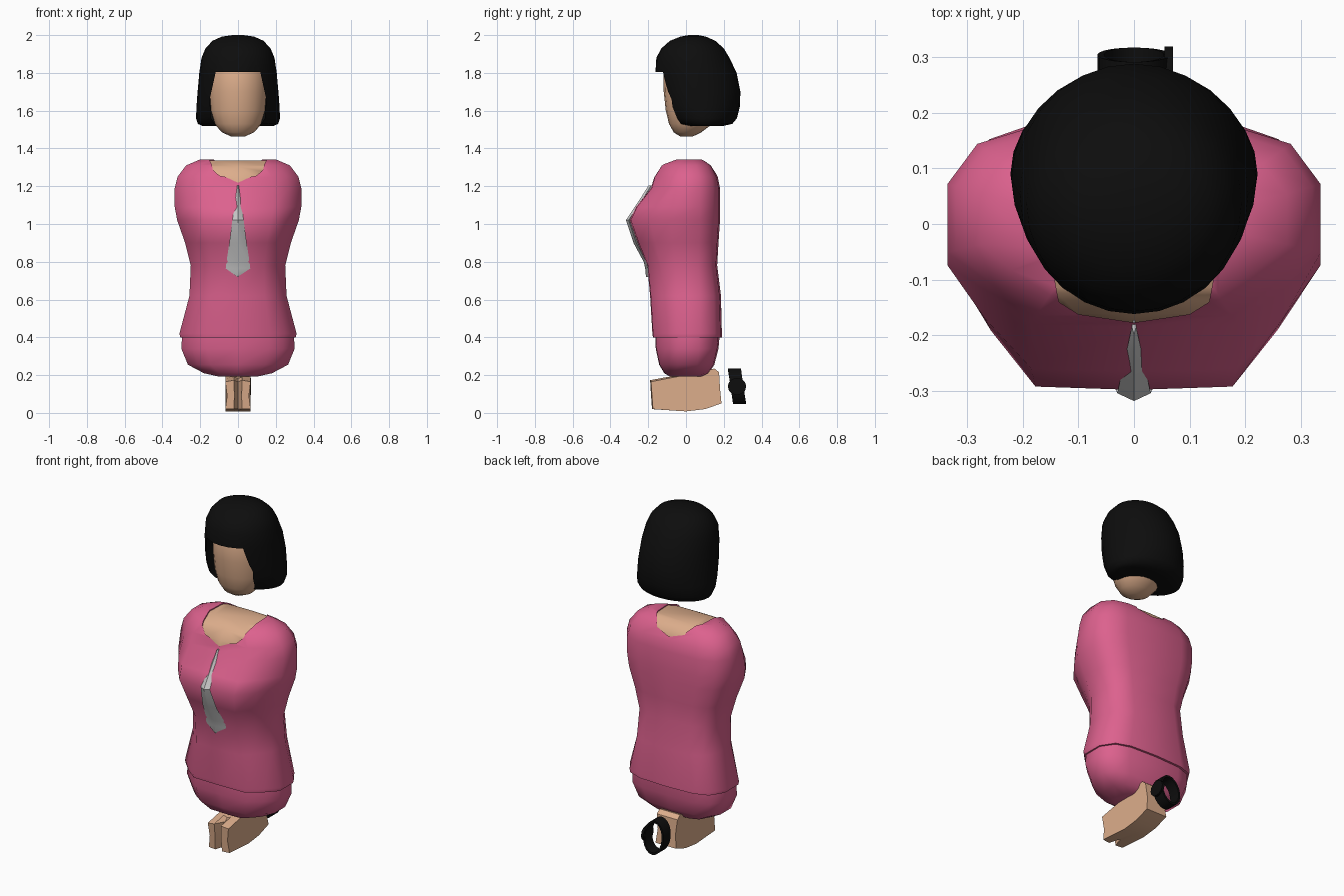
import bpy, bmesh, math
from mathutils import Matrix

if "Cube" in bpy.data.objects:
    bpy.data.objects.remove(bpy.data.objects["Cube"])


def material(name, rgb):
    m = bpy.data.materials.new(name)
    m.diffuse_color = (*rgb, 1)
    m.use_nodes = True
    m.node_tree.nodes["Principled BSDF"].inputs["Base Color"].default_value = m.diffuse_color
    return m


PINK = material("pink_cloth", (0.72, 0.12, 0.27))
SKIN = material("skin", (0.72, 0.42, 0.26))
BLACK = material("black", (0.004, 0.004, 0.004))


def loft(name, rings, mat=None, closed_loop=False, angle=50):
    """Skin a stack of equal-length rings; cap the ends or join last to first."""
    bm = bmesh.new()
    vs = [[bm.verts.new(p) for p in r] for r in rings]
    n = len(vs[0])
    pairs = list(zip(vs, vs[1:]))
    if closed_loop:
        pairs.append((vs[-1], vs[0]))
    else:
        bm.faces.new(vs[0])
        bm.faces.new(vs[-1])
    for a, b in pairs:
        for i in range(n):
            j = (i + 1) % n
            bm.faces.new((a[i], a[j], b[j], b[i]))
    bmesh.ops.recalc_face_normals(bm, faces=bm.faces)
    me = bpy.data.meshes.new(name)
    bm.to_mesh(me)
    bm.free()
    ob = bpy.data.objects.new(name, me)
    bpy.context.collection.objects.link(ob)
    if mat:
        me.materials.append(mat)
    smooth(ob, angle)
    return ob


def smooth(ob, angle):
    bpy.ops.object.select_all(action='DESELECT')
    ob.select_set(True)
    bpy.context.view_layer.objects.active = ob
    bpy.ops.object.shade_smooth_by_angle(angle=math.radians(angle))


def boolean(ob, cutter, op):
    cutter.hide_render = True
    m = ob.modifiers.new("cut", 'BOOLEAN')
    m.operation, m.object, m.solver = op, cutter, 'EXACT'
    bpy.context.view_layer.objects.active = ob
    bpy.ops.object.modifier_apply(modifier=m.name)


# Body cross-section: half outline, mirrored
HALF = [(0, -1), (.55, -.98), (.8, -.64), (1, -.28), (1, .4), (.84, .8), (.56, .96), (0, 1)]
SECTION = HALF + [(-x, y) for x, y in HALF[-2:0:-1]]


def body_ring(z, w, front, back, s=1.0):
    return [(x * w * s, y * s * (back if y > 0 else -front), z) for x, y in SECTION]


def oval_ring(z, w, front, back, n=24):
    c, r = (front + back) / 2, (back - front) / 2
    return [(w * math.cos(2 * math.pi * i / n), c + r * math.sin(2 * math.pi * i / n), z)
            for i in range(n)]


# Tunic: height, half width, front, back
TORSO = [(.40, .305, -.175, .19), (.42, .31, -.178, .19), (.62, .257, -.19, .185),
         (.78, .25, -.205, .165), (.90, .28, -.255, .172), (1.02, .322, -.298, .18),
         (1.09, .335, -.265, .18), (1.19, .335, -.185, .18), (1.25, .32, -.168, .168),
         (1.31, .275, -.13, .135), (1.342, .20, -.07, .09)]
tunic = loft("tunic", [body_ring(*t) for t in TORSO], PINK)

# Neckline opening and the skin showing inside it
NECK = [(0, -.177), (.1, -.162), (.135, -.14), (.15, -.06), (.145, .06), (.09, .14), (0, .158)]
outline = NECK + [(-x, y) for x, y in NECK[-2:0:-1]]
neck_cut = loft("neck_cutter", [[(x, y, z) for x, y in outline] for z in (1.12, 1.5)])
chest = loft("neck_skin", [body_ring(z - .006, w, f, b, .97) for z, w, f, b in TORSO], SKIN)
boolean(tunic, neck_cut, 'DIFFERENCE')
boolean(chest, neck_cut, 'INTERSECT')
bpy.data.objects.remove(neck_cut)
smooth(tunic, 50)
smooth(chest, 50)

# Rounded seat below the hem
loft("skirt", [body_ring(*t) for t in [
    (.192, .10, -.085, .085), (.21, .18, -.115, .12), (.255, .265, -.142, .15),
    (.34, .30, -.16, .172), (.41, .296, -.163, .178)]], PINK)

# Tie: height, half width, ridge depth
TIE = [(1.205, .004, -.198), (1.15, .011, -.232), (1.02, .03, -.318), (.9, .046, -.278),
       (.8, .061, -.224), (.765, .065, -.216), (.72, .004, -.212)]
loft("tie", [[(0, y, z), (w, y + .014, z), (0, y + .03, z), (-w, y + .014, z)]
             for z, w, y in TIE], angle=30)

# Head
loft("head", [oval_ring(*t, n=20) for t in [
    (1.463, .035, -.03, .035), (1.485, .085, -.065, .08), (1.53, .125, -.09, .14),
    (1.6, .148, -.107, .18), (1.7, .156, -.118, .2), (1.8, .156, -.12, .2),
    (1.88, .13, -.09, .18)]], SKIN, angle=60)

# Bobbed hair with a face opening below the fringe
hair = loft("hair", [oval_ring(*t, n=28) for t in [
    (1.52, .19, .0, .2), (1.53, .212, -.055, .245), (1.56, .222, -.09, .27),
    (1.62, .22, -.125, .285), (1.7, .214, -.15, .288), (1.8, .205, -.162, .268),
    (1.88, .193, -.157, .23), (1.93, .172, -.13, .2), (1.97, .135, -.085, .155),
    (1.992, .085, -.03, .105), (2.0, .03, .015, .065)]], BLACK)
FACE = [(.118, 1.805), (.15, 1.66), (.142, 1.56), (.11, 1.51), (.11, 1.4)]
face_outline = FACE + [(-x, z) for x, z in reversed(FACE)]
face_cut = loft("face_cutter", [[(x, y, z) for x, z in face_outline] for y in (-.4, .0)])
boolean(hair, face_cut, 'DIFFERENCE')
bpy.data.objects.remove(face_cut)
smooth(hair, 50)


# Paired hands: side outline stepped across x, with a groove in the middle
def hand_column(x, front, drop):
    side = [(front, .165 - drop), (-.1, .182 - drop), (.03, .205), (.15, .235), (.175, .215),
            (.18, .13), (.188, .05), (.1, .02), (0, .008), (front + .01, .02), (front + .005, .09)]
    return [(x * (.86 if .08 < z < .14 else 1), y, z) for y, z in side]


loft("hands", [hand_column(x, f, d) for x, f, d in [
    (-.067, -.185, 0), (-.022, -.19, -.008), (0, -.12, .0), (.022, -.19, -.008),
    (.067, -.185, 0)]], SKIN, angle=25)

# Wrist band: tilted oval hoop swept from a small rectangle
band = []
for i in range(20):
    a = 2 * math.pi * i / 20
    c, s = math.cos(a), math.sin(a)
    tilt = .27 - .013 * s
    band.append([((.066 - t) * c, tilt + dy, .14 + (.094 - t) * s)
                 for t, dy in ((0, -.034), (0, .034), (.012, .034), (.012, -.034))])
loft("watch_band", band, BLACK, closed_loop=True, angle=40)

# Watch dial on the side of the band
loft("watch_dial", [[(x, .27 + .049 * math.cos(math.pi * i / 6), .14 + .045 * math.sin(math.pi * i / 6))
                     for i in range(12)] for x in (.055, .07)], BLACK, angle=30)
